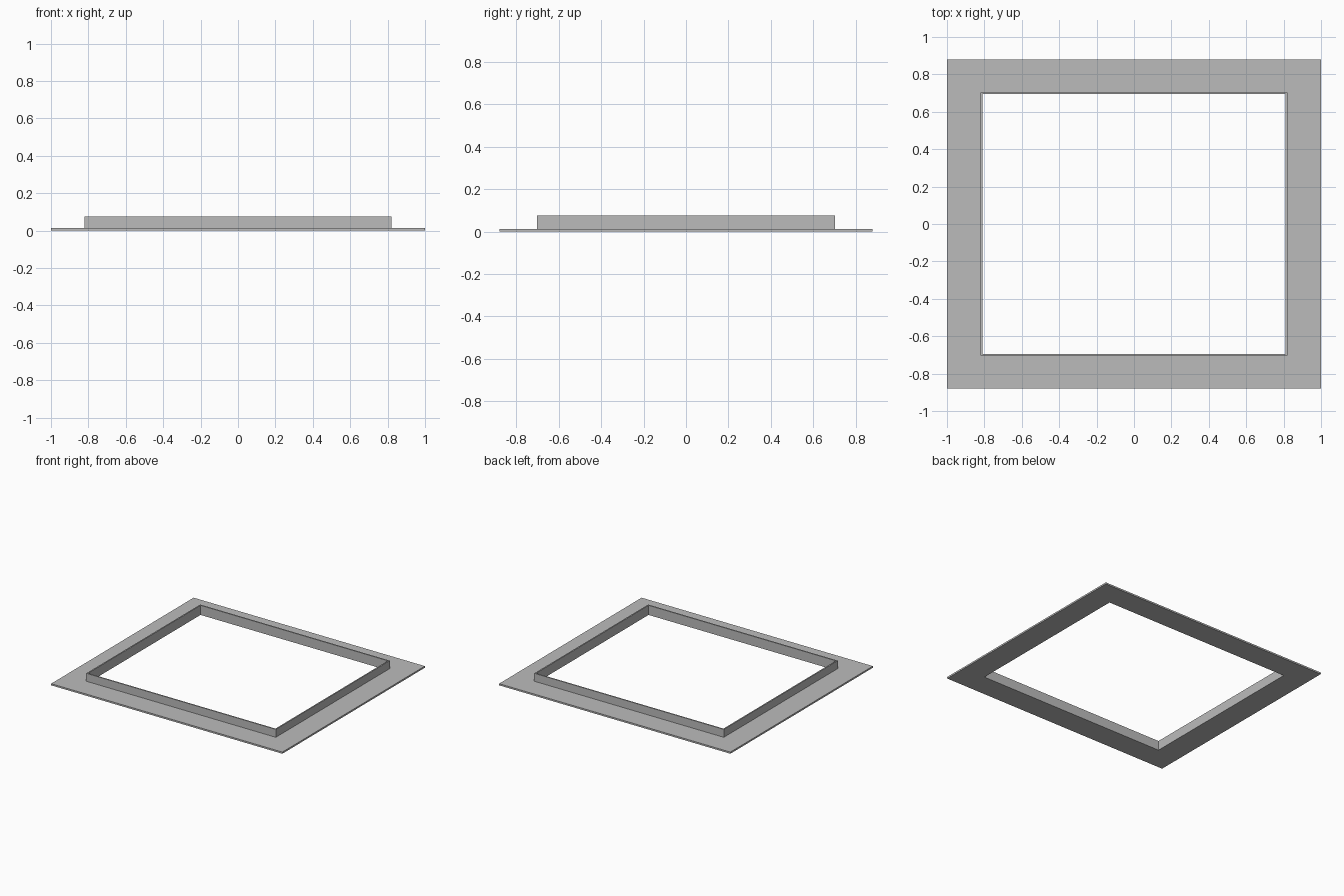
import bpy
import bmesh

cube = bpy.data.objects.get("Cube")
if cube:
    bpy.data.objects.remove(cube, do_unlink=True)

# Single grey finish
grey = bpy.data.materials.new("plain grey")
grey.use_nodes = True
colour = (0.5, 0.5, 0.5, 1)
grey.diffuse_color = colour
grey.node_tree.nodes["Principled BSDF"].inputs["Base Color"].default_value = colour

# Half sizes of the rectangles and heights of the frame
OUTER = (1.0, 0.88)
COLLAR = (0.82, 0.704)
OPENING = (0.81, 0.694)
FLANGE_TOP = 0.013
COLLAR_TOP = 0.075


def rectangular_ring(name, profile):
    """Sweep a closed profile of (half size, height) around a rectangle."""
    bm = bmesh.new()
    corners = [(-1, -1), (1, -1), (1, 1), (-1, 1)]
    loops = [[bm.verts.new((sx * half[0], sy * half[1], z)) for sx, sy in corners]
             for half, z in profile]
    for k, loop in enumerate(loops):
        following = loops[(k + 1) % len(loops)]
        for i in range(4):
            j = (i + 1) % 4
            bm.faces.new((loop[i], loop[j], following[j], following[i]))
    bmesh.ops.recalc_face_normals(bm, faces=bm.faces)
    mesh = bpy.data.meshes.new(name)
    bm.to_mesh(mesh)
    bm.free()
    mesh.materials.append(grey)
    obj = bpy.data.objects.new(name, mesh)
    bpy.context.collection.objects.link(obj)
    return obj


# Flat flange with a thin upright collar around the opening
rectangular_ring("flanged_frame", [
    (OUTER, 0), (OUTER, FLANGE_TOP), (COLLAR, FLANGE_TOP),
    (COLLAR, COLLAR_TOP), (OPENING, COLLAR_TOP), (OPENING, 0),
])
